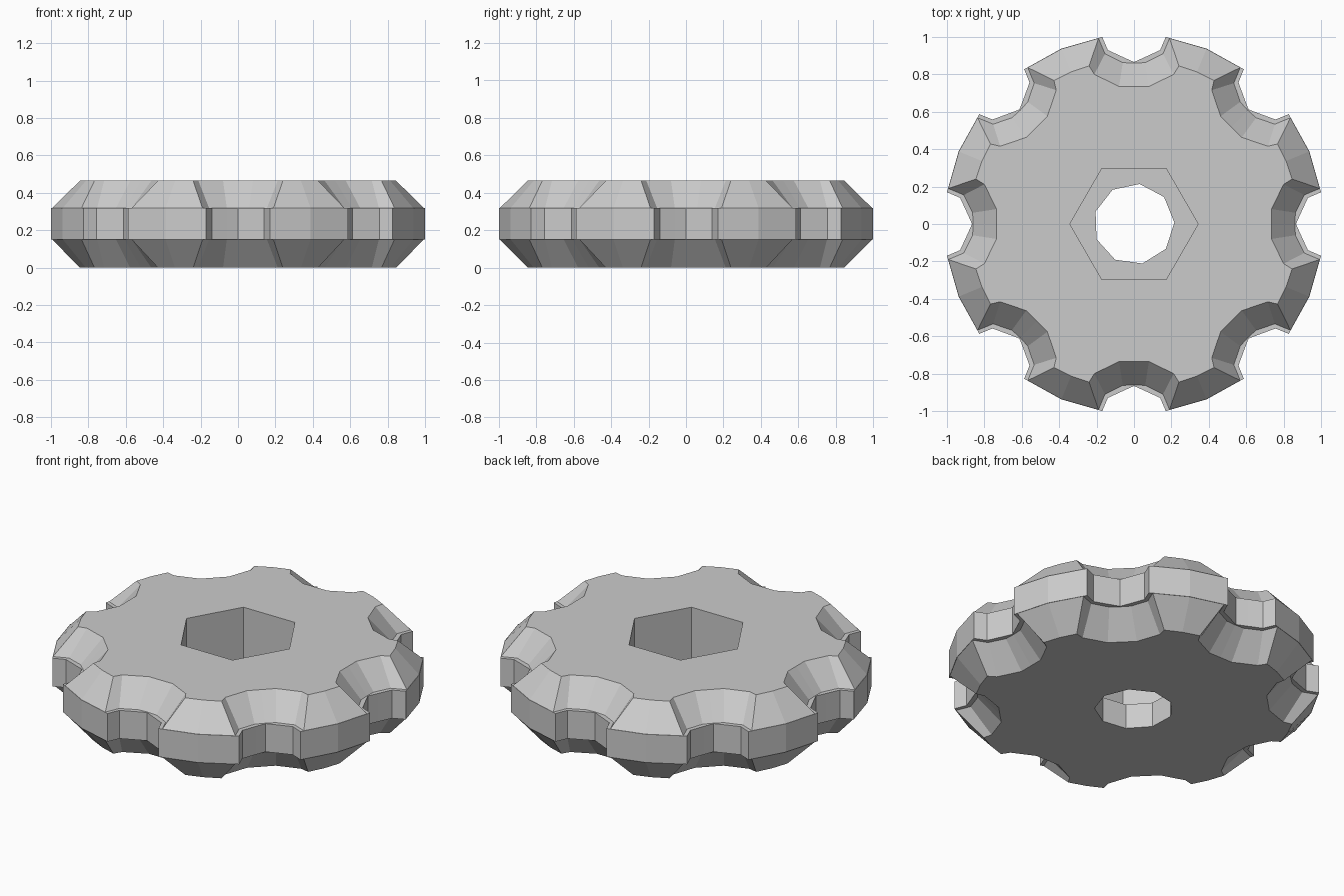
import bpy, bmesh, math
from mathutils import Matrix, Vector

cube = bpy.data.objects.get("Cube")
if cube:
    bpy.data.objects.remove(cube, do_unlink=True)

mat = bpy.data.materials.new("light_grey")
mat.use_nodes = True
grey = (0.6, 0.6, 0.6, 1)
mat.diffuse_color = grey
mat.node_tree.nodes["Principled BSDF"].inputs["Base Color"].default_value = grey

NOTCHES = 8
HEIGHT, LOW, HIGH, FLOOR = 0.465, 0.15, 0.32, 0.15
STEP = math.tau / NOTCHES


def scalloped(half_notch, lobe_radius):
    """Outline with one notch per step, each notch mirrored about its axis."""
    notch = [(-x, y) for x, y in half_notch]
    notch += [(x, y) for x, y in reversed(half_notch) if x > 0]
    a = STEP / 2
    notch.append((lobe_radius * math.sin(a), lobe_radius * math.cos(a)))
    return [Matrix.Rotation(-i * STEP, 2) @ Vector(p)
            for i in range(NOTCHES) for p in notch]


def polygon(sides, radius, turn=0):
    return [Vector((radius * math.cos(turn + math.tau * i / sides),
                    radius * math.sin(turn + math.tau * i / sides)))
            for i in range(sides)]


bm = bmesh.new()


def ring(outline, z):
    return [bm.verts.new((p.x, p.y, z)) for p in outline]


def wall(a, b):
    for i in range(len(a)):
        j = (i + 1) % len(a)
        bm.faces.new((a[i], a[j], b[j], b[i]))


def fill_between(outer, inner):
    edges = []
    for loop in (outer, inner):
        for i in range(len(loop)):
            pair = (loop[i - 1], loop[i])
            edges.append(bm.edges.get(pair) or bm.edges.new(pair))
    bmesh.ops.triangle_fill(bm, use_beauty=True, edges=edges)


# Scalloped outlines: flat faces, sloped edge and narrower-notched band
face = scalloped([(0.24, 0.845), (0.212, 0.80), (0.08, 0.735), (0, 0.735)], 0.88)
slope = scalloped([(0.19, 0.993), (0.155, 0.91), (0.06, 0.863), (0, 0.86)], 1.013)
band = scalloped([(0.17, 1.0), (0.14, 0.93), (0.06, 0.893), (0, 0.866)], 1.015)

# Outer shell from bottom to top
levels = [(face, 0), (slope, LOW), (band, LOW),
          (band, HIGH), (slope, HIGH), (face, HEIGHT)]
rings = [ring(o, z) for o, z in levels]
for a, b in zip(rings, rings[1:]):
    wall(a, b)

# Hexagonal socket with a round through hole
socket_top = ring(polygon(6, 0.343), HEIGHT)
socket_floor = ring(polygon(6, 0.343), FLOOR)
hole = polygon(9, 0.216, math.radians(2))
hole_top, hole_bottom = ring(hole, FLOOR), ring(hole, 0)
wall(socket_top, socket_floor)
wall(hole_top, hole_bottom)
fill_between(rings[-1], socket_top)
fill_between(socket_floor, hole_top)
fill_between(rings[0], hole_bottom)

bmesh.ops.recalc_face_normals(bm, faces=bm.faces)
mesh = bpy.data.meshes.new("knob_wheel")
bm.to_mesh(mesh)
bm.free()
mesh.materials.append(mat)
obj = bpy.data.objects.new("knob_wheel", mesh)
bpy.context.collection.objects.link(obj)
